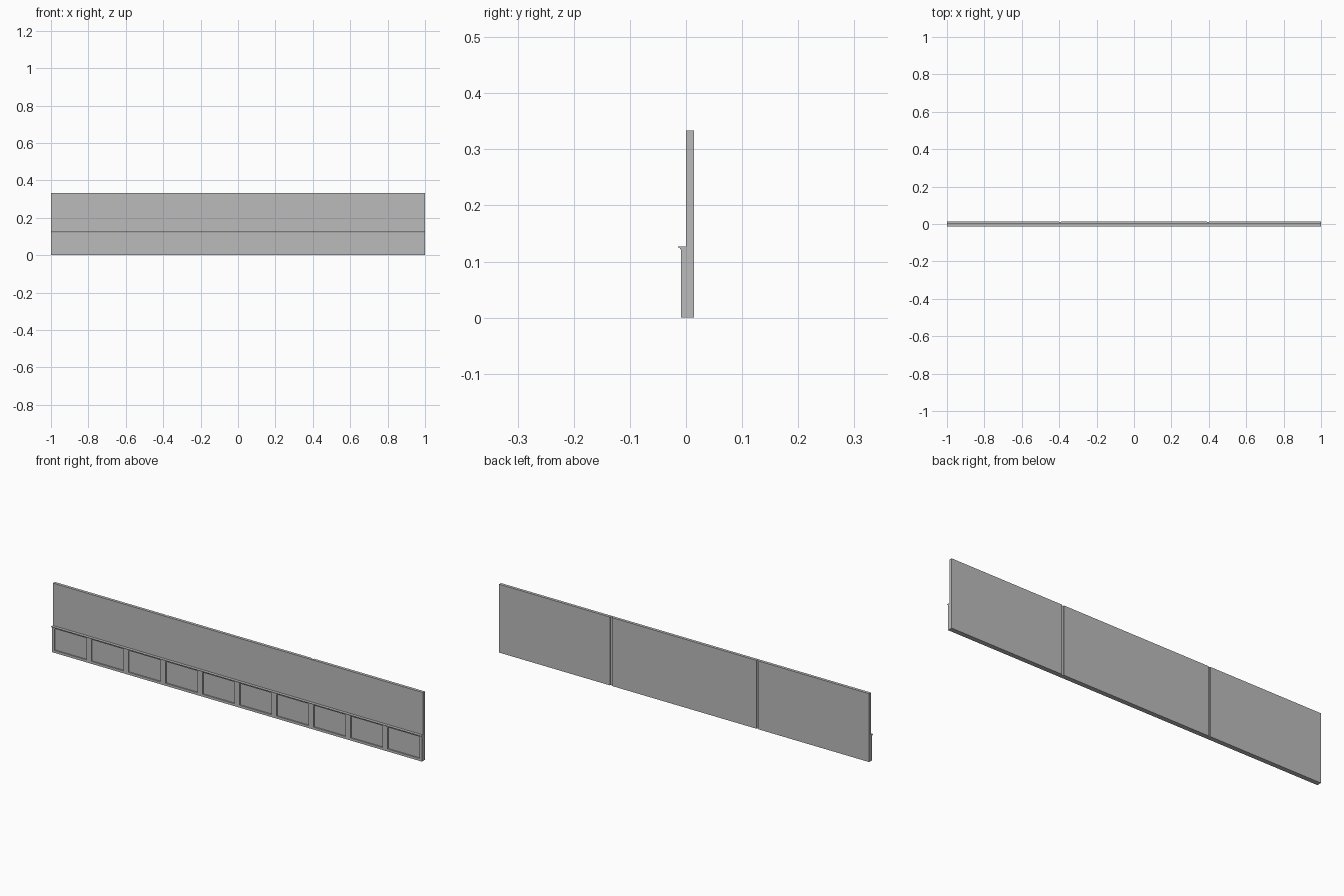
import bpy
import bmesh
from mathutils import Vector

cube = bpy.data.objects.get("Cube")
if cube:
    bpy.data.objects.remove(cube, do_unlink=True)

grey = bpy.data.materials.new("wall grey")
grey.use_nodes = True
color = (0.5, 0.5, 0.5, 1)
grey.diffuse_color = color
grey.node_tree.nodes["Principled BSDF"].inputs["Base Color"].default_value = color


def finish(name, bm):
    bmesh.ops.recalc_face_normals(bm, faces=bm.faces)
    mesh = bpy.data.meshes.new(name)
    bm.to_mesh(mesh)
    bm.free()
    mesh.materials.append(grey)
    obj = bpy.data.objects.new(name, mesh)
    bpy.context.collection.objects.link(obj)
    return obj


def extrude_profile(name, points, direction):
    """Close a flat outline and sweep it along a straight direction."""
    bm = bmesh.new()
    face = bm.faces.new([bm.verts.new(p) for p in points])
    swept = bmesh.ops.extrude_face_region(bm, geom=[face], use_keep_orig=True)
    verts = [g for g in swept["geom"] if isinstance(g, bmesh.types.BMVert)]
    bmesh.ops.translate(bm, verts=verts, vec=Vector(direction))
    return finish(name, bm)


def box(name, x0, x1, y0, y1, z0, z1):
    outline = [(x0, y0, z0), (x1, y0, z0), (x1, y1, z0), (x0, y1, z0)]
    return extrude_profile(name, outline, (0, 0, z1 - z0))


HEIGHT, BACK = 0.334, 0.0145
FRAME, CAP = -0.0085, 0.127
PANEL_BOTTOM, PANEL_TOP, PANEL_HALF = 0.012, 0.118, 0.086

# Wall slab with two upright grooves in its back
seam, half, floor = 0.396, 0.005, BACK - 0.005
outline = [(-1, 0, 0), (1, 0, 0), (1, BACK, 0)]
for x in (seam, -seam):
    outline += [(x + half, BACK, 0), (x + half, floor, 0),
                (x - half, floor, 0), (x - half, BACK, 0)]
outline.append((-1, BACK, 0))
extrude_profile("wall", outline, (0, 0, HEIGHT))

# Rails and chair rail
box("bottom_rail", -1, 1, FRAME, 0, 0, PANEL_BOTTOM)
box("top_rail", -1, 1, FRAME, 0, PANEL_TOP, CAP)
rail = [(FRAME, 0.121), (-0.010, 0.122), (-0.011, 0.1245),
        (-0.0145, 0.1255), (-0.0145, CAP), (FRAME, CAP)]
extrude_profile("chair_rail", [(-1, y, z) for y, z in rail], (2, 0, 0))

# Stiles between the panels
centres = [-0.9 + 0.2 * i for i in range(10)]
edges = [-1] + [c + s * PANEL_HALF for c in centres for s in (-1, 1)] + [1]
for i in range(0, len(edges), 2):
    box(f"stile_{i // 2 + 1}", edges[i], edges[i + 1], FRAME, 0,
        PANEL_BOTTOM, PANEL_TOP)

# Recessed panels, stepped in by a moulding
for i, c in enumerate(centres):
    bm = bmesh.new()
    x0, x1 = c - PANEL_HALF, c + PANEL_HALF
    ring = [(x0, PANEL_BOTTOM), (x1, PANEL_BOTTOM), (x1, PANEL_TOP), (x0, PANEL_TOP)]
    face = bm.faces.new([bm.verts.new((x, FRAME, z)) for x, z in ring])
    for thickness, depth in ((0.002, -0.003), (0.003, 0), (0.002, -0.003)):
        bm.normal_update()
        bmesh.ops.inset_region(bm, faces=[face], thickness=thickness,
                               depth=depth, use_even_offset=True)
    obj = finish(f"panel_{i + 1}", bm)
    # Keep the open panel facing the front
    if obj.data.polygons[0].normal.y > 0:
        obj.data.flip_normals()
